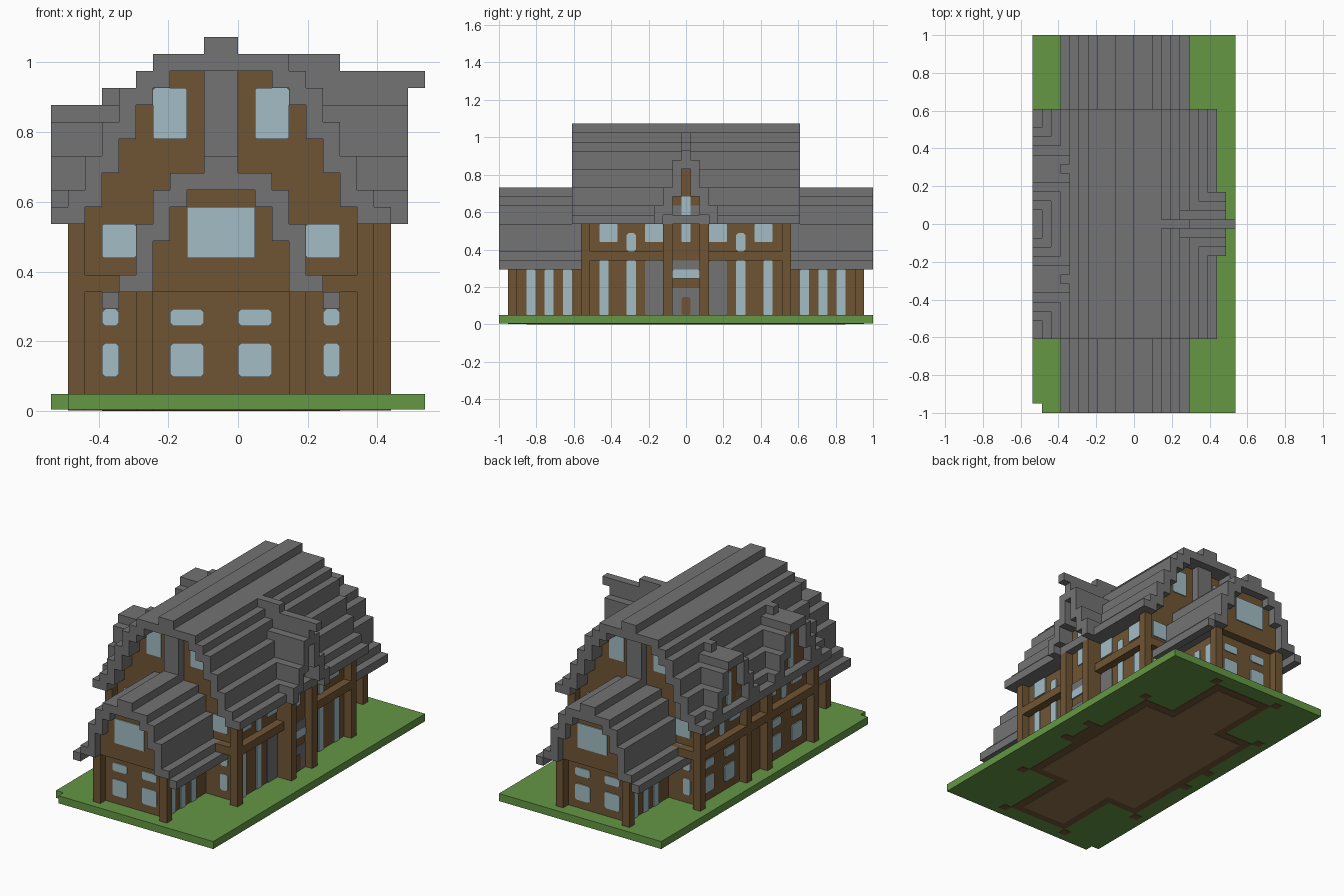
import bpy, bmesh
from mathutils import Vector

if "Cube" in bpy.data.objects:
    bpy.data.objects.remove(bpy.data.objects["Cube"], do_unlink=True)

U = 2 / 41                      # size of one block
NX, NY = 22, 41                 # plot size in blocks
MX, MY = 20, 41                 # mirror sums: house axis and plot centre


def material(name, *srgb):
    col = [(c / 255 / 12.92) if c < 11 else ((c / 255 + 0.055) / 1.055) ** 2.4 for c in srgb] + [1]
    m = bpy.data.materials.new(name)
    m.use_nodes = True
    m.diffuse_color = col
    m.node_tree.nodes["Principled BSDF"].inputs["Base Color"].default_value = col
    return m


SLATE = material("slate grey", 115, 115, 115)
WOOD = material("timber brown", 112, 85, 52)
GRASS = material("grass green", 100, 151, 68)
GLASS = material("pale glass", 162, 189, 197)
FLOOR = material("floor plank", 147, 116, 79)


def point(i, j, k):
    return Vector(((i - NX / 2) * U, (j - NY / 2) * U, k * U))


class Part:
    """Collects blocks and plates, then becomes one named object."""

    def __init__(self, name, mat):
        self.name, self.mat, self.bm = name, mat, bmesh.new()

    def box(self, i0, i1, j0, j1, k0, k1):
        a, b = point(i0, j0, k0), point(i1, j1, k1)
        vs = bmesh.ops.create_cube(self.bm, size=1)["verts"]
        for v in vs:
            v.co = (a + b) / 2 + v.co * (b - a)

    def box_y(self, i0, i1, j0, j1, k0, k1):
        """Box and its copy mirrored front to back."""
        self.box(i0, i1, j0, j1, k0, k1)
        self.box(i0, i1, MY - j1, MY - j0, k0, k1)

    def plate(self, axis, at, out, a0, a1, k0, k1, lift=0.12, cut=0.2):
        """Thin panel with clipped corners; axis is the way it faces."""
        outline = [(a0 + cut, k0), (a1 - cut, k0), (a1, k0 + cut), (a1, k1 - cut),
                   (a1 - cut, k1), (a0 + cut, k1), (a0, k1 - cut), (a0, k0 + cut)]
        for d in (0, lift):
            w = at + out * d
            ring = [self.bm.verts.new(point(w, a, k) if axis == "x" else point(a, w, k))
                    for a, k in outline]
            self.bm.faces.new(ring)
            if d:
                for n in range(8):
                    m = (n + 1) % 8
                    self.bm.faces.new((base[n], base[m], ring[m], ring[n]))
            base = ring

    def gable_plate(self, at, a0, a1, k0, k1, **kw):
        """Panel on both gables, repeated about the house axis."""
        for a, b in {(a0, a1), (MX - a1, MX - a0)}:
            self.plate("y", at, -1, a, b, k0, k1, **kw)
            self.plate("y", MY - at, 1, a, b, k0, k1, **kw)

    def side_plate(self, at, out, a0, a1, k0, k1, **kw):
        """Panel on a long wall, repeated front to back."""
        for a, b in {(a0, a1), (MY - a1, MY - a0)}:
            self.plate("x", at, out, a, b, k0, k1, **kw)

    def done(self):
        bmesh.ops.recalc_face_normals(self.bm, faces=self.bm.faces)
        me = bpy.data.meshes.new(self.name)
        self.bm.to_mesh(me)
        self.bm.free()
        me.materials.append(self.mat)
        bpy.context.collection.objects.link(bpy.data.objects.new(self.name, me))


# Lawn with one missing corner block, and the plank floor seen from below
lawn = Part("lawn", GRASS)
lawn.box(1, NX, 0, NY, 0.08, 1)
lawn.box(0, 1, 1, NY, 0.08, 1)
lawn.done()
floor = Part("floor", FLOOR)
floor.box(3, 17, 11, 30, 0, 0.1)
floor.box(7, 13, 3, 38, 0, 0.1)
floor.done()

# Stepped roofs: (underside, top) of each column from eave to ridge
MAIN = [(11, 12), (11, 13), (12, 15), (14, 17), (16, 19), (18, 20), (19, 21), (20, 21), (20, 21), (20, 22)]
WING = [(6, 7), (7, 8), (7, 11), (10, 13), (12, 14), (13, 14), (13, 15)]


def stepped_roof(name, steps, first, j0, j1):
    roof = Part(name, SLATE)
    for n, (low, top) in enumerate(steps):
        for i in (first + n, MX - 1 - first - n):
            roof.box(i, i + 1, j0, j1, low, top)
    roof.done()


stepped_roof("main_roof", MAIN, 0, 8, 33)
for name, j0, j1 in (("front_wing_roof", 0, 11), ("back_wing_roof", 30, 41)):
    stepped_roof(name, WING, 3, j0, j1)

# Timber walls filling the space below the roofs
walls = Part("main_walls", WOOD)
for n in range(2, 10):
    for i in (n, MX - 1 - n):
        walls.box(i, i + 1, 10, 31, 0.04, MAIN[n][0])
walls.done()
wings = Part("wing_walls", WOOD)
for n in range(3, 7):
    for i in (n + 3, MX - 4 - n):
        wings.box_y(i, i + 1, 1, 10, 7, WING[n][0])
wings.box_y(6, 14, 2, 10, 0.04, 7)
wings.done()

# Corner posts, and the ledge running between them
posts = Part("corner_posts", WOOD)
for i in (1, 18):
    posts.box_y(i, i + 1, 9, 10, 0.04, 11.5)
for i in (5, 14):
    posts.box_y(i, i + 1, 1, 2, 0.04, 7)
posts.box_y(1, 2, 18, 19, 0.04, 11)
posts.done()
ledge = Part("floor_ledge", WOOD)
ledge.box_y(2, 18, 9, 10, 7, 8)
for i in (1, 18):
    ledge.box(i, i + 1, 10, 31, 7, 8)
ledge.done()

# Post between the gable windows
king_post = Part("gable_posts", SLATE)
king_post.box_y(9, 11, 9, 10, 14, 20)
king_post.done()

# Tall entrance bay on the left side, with its own steep roof
bay = Part("entrance_bay", WOOD)
bay.box(17, 19, 18, 23, 0.04, 12)
bay.box(15, 19, 19, 22, 12, 14)
bay.box(14, 19, 20, 21, 14, 17)
bay.box_y(19, 20, 18, 19, 0.04, 12)
bay.done()
bay_roof = Part("entrance_roof", SLATE)
for d, low, top, inner in ((1, 14, 18, 14), (2, 12, 15, 15), (3, 11, 13, 16)):
    bay_roof.box_y(inner, 21, 20 - d, 21 - d, low, top)
bay_roof.box(13, 21, 20, 21, 17, 20)
bay_roof.box(13, 17, 20, 21, 20, 21)
bay_roof.box(21, 22, 20, 21, 19, 20)
bay_roof.done()

# Two dormers on the right side
dormer_walls = Part("dormer_walls", WOOD)
dormers = Part("dormer_roofs", SLATE)
dormer_walls.box_y(1, 6, 13, 16, 11, 17)
dormer_walls.box_y(1, 4, 12, 17, 11, 14)
dormers.box_y(0, 6, 13, 16, 17, 18)
dormers.box_y(3, 6, 14, 15, 18, 19)
for d, low, top in ((2, 14, 17), (3, 12, 15), (4, 11, 13)):
    for j in (14 - d, 14 + d):
        dormers.box_y(0, 5, j, j + 1, low, top)
dormer_walls.done()
dormers.done()

# Gable windows
panes = Part("gable_windows", GLASS)
panes.gable_plate(1, 8, 12, 9, 12, cut=0.05)
for at, a0, a1 in ((2, 7, 9), (10, 3, 4)):
    panes.gable_plate(at, a0, a1, 2, 4)
    panes.gable_plate(at, a0, a1, 5, 6)
panes.gable_plate(10, 3, 5, 9, 11, cut=0.1)
panes.gable_plate(10, 6, 8, 16, 19, cut=0.1)
panes.done()

# Side windows
panes = Part("side_windows", GLASS)
for j in (3, 5, 7):
    panes.side_plate(14, 1, j, j + 1, 1, 6, cut=0.1)
    panes.side_plate(6, -1, j, j + 1, 1, 6, cut=0.1)
for j in (11, 14):
    panes.side_plate(18, 1, j, j + 1, 1, 7, cut=0.1)
for at, out in ((18, 1), (2, -1)):
    panes.side_plate(at, out, 11, 13, 9, 11, cut=0.1)
    panes.side_plate(at, out, 16, 18, 9, 11, cut=0.1)
    panes.side_plate(at, out, 14, 15, 8, 10)
for j in (11, 15):
    panes.side_plate(2, -1, j, j + 2, 2, 4)
    panes.side_plate(2, -1, j, j + 2, 5, 6)
panes.side_plate(1, -1, 14, 15, 12, 16)
panes.side_plate(19, 1, 20, 21, 9, 14, cut=0.1)
panes.side_plate(19, 1, 19, 22, 5, 6, lift=0.18)
panes.done()

# Stone doors beside the entrance, stone porch face and the small front door
stone = Part("stone_panels", SLATE)
stone.side_plate(18, 1, 16, 18, 1, 7)
stone.side_plate(19, 1, 19, 22, 1, 4, cut=0.05)
stone.side_plate(19, 1, 19, 22, 5, 7, cut=0.05)
stone.done()
door = Part("entrance_door", WOOD)
door.side_plate(19, 1, 20, 21, 1, 3, lift=0.18)
door.done()
